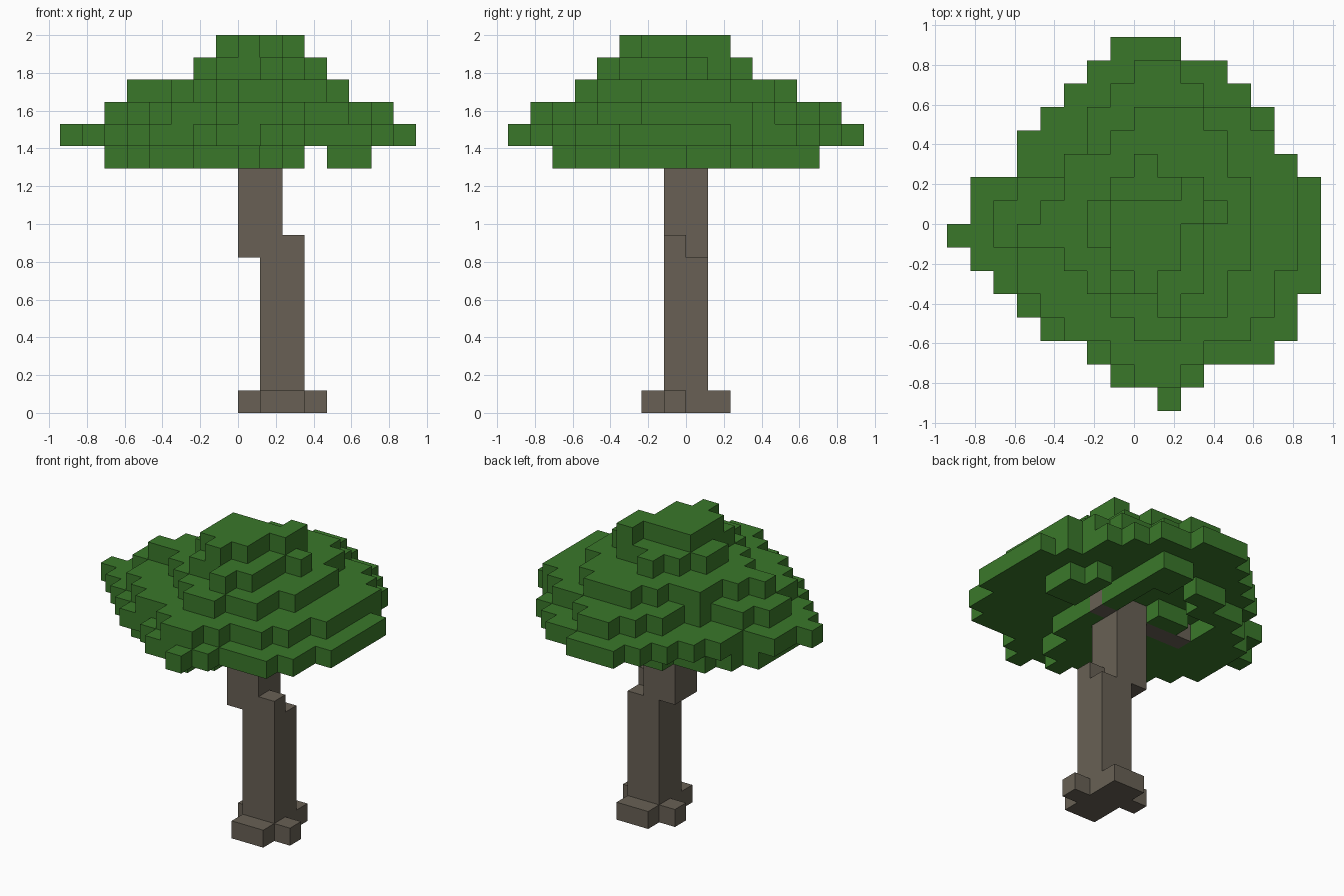
import bpy
import bmesh
import math
from mathutils import Vector

UNIT = 2 / 17  # edge length of one block

default_cube = bpy.data.objects.get("Cube")
if default_cube:
    bpy.data.objects.remove(default_cube, do_unlink=True)


def make_material(name, red, green, blue):
    material = bpy.data.materials.new(name)
    material.use_nodes = True
    colour = (red, green, blue, 1)
    material.diffuse_color = colour
    shader = material.node_tree.nodes["Principled BSDF"]
    shader.inputs["Base Color"].default_value = colour
    shader.inputs["Roughness"].default_value = 0.9
    return material


def box(x_range, y_range, z_range):
    """All block cells inside inclusive index ranges."""
    return {(x, y, z)
            for x in range(x_range[0], x_range[1] + 1)
            for y in range(y_range[0], y_range[1] + 1)
            for z in range(z_range[0], z_range[1] + 1)}


def layer(height, back_row, spans):
    """One block layer, given as left/right spans from back to front."""
    cells = set()
    for step, span in enumerate(spans):
        row = back_row - step
        cells |= box(span, (row, row), (height, height))
    return cells


def build_blocks(name, cells, material, blocked=frozenset()):
    """Skin a set of cells, leaving out faces hidden between blocks."""
    bm = bmesh.new()
    corners = {}

    def corner(point):
        key = tuple(round(value) for value in point)
        if key not in corners:
            corners[key] = bm.verts.new(Vector(key) * UNIT)
        return corners[key]

    solid = cells | blocked
    for cell in sorted(cells):
        centre = Vector(cell) + Vector((0.5, 0.5, 0.5))
        for axis in range(3):
            for sign in (-1, 1):
                normal = Vector((0, 0, 0))
                normal[axis] = sign
                neighbour = tuple(int(v) for v in Vector(cell) + normal)
                if neighbour in solid:
                    continue
                side = Vector((0, 0, 0))
                side[(axis + 1) % 3] = 0.5
                up = normal.cross(side)
                middle = centre + normal / 2
                bm.faces.new([corner(middle + offset) for offset in
                              (-side - up, side - up, side + up, up - side)])
    # Merge the coplanar squares into clean flat faces
    bmesh.ops.dissolve_limit(bm, angle_limit=math.radians(1),
                             verts=bm.verts[:], edges=bm.edges[:])
    mesh = bpy.data.meshes.new(name)
    bm.to_mesh(mesh)
    bm.free()
    mesh.materials.append(material)
    obj = bpy.data.objects.new(name, mesh)
    bpy.context.collection.objects.link(obj)
    return obj


bark = make_material("bark brown", 0.138, 0.118, 0.09)
leaf = make_material("leaf green", 0.042, 0.187, 0.023)

# Trunk: lower post, upper post shifted sideways, and a small shoulder block
trunk = box((1, 2), (-1, 0), (0, 6))
trunk |= box((0, 1), (-1, 0), (7, 11))
trunk |= box((2, 2), (-1, -1), (7, 7))

# Root flare around the foot
trunk |= box((1, 2), (-2, 1), (0, 0))
trunk |= box((3, 3), (-1, -1), (0, 0))
trunk |= box((0, 0), (0, 0), (0, 0))

# Branches hidden under the crown
trunk |= box((-3, -1), (0, 0), (11, 11))
trunk |= box((2, 2), (0, 0), (11, 11))

# Crown: low hanging leaves with a hollow behind the trunk
crown = layer(11, 5, [(1, 2), (-2, 2), (-4, 2), (-5, 2), (-6, 2), (-6, 2),
                      (-6, 2), (-6, 2), (-5, 2), (-4, 1), (-2, 1), (0, 0)])
crown -= layer(11, 4, [(0, 0), (-1, 1), (-2, 1), (0, 1)])
crown -= box((-3, -3), (1, 2), (11, 11))

# Crown: separate low clump on the left
crown |= box((4, 4), (0, 2), (11, 11)) | box((5, 5), (0, 1), (11, 11))

# Crown: widest layer
crown |= layer(12, 7, [(-1, 1), (-2, 3), (-3, 4), (-4, 5), (-5, 5), (-5, 6),
                       (-7, 7), (-7, 7), (-8, 7), (-7, 7), (-6, 7), (-5, 6),
                       (-4, 6), (-2, 5), (-1, 2), (1, 1)])

# Crown: stepped layers up to the top
crown |= layer(13, 6, [(0, 1), (-1, 2), (-2, 4), (-2, 5), (-3, 6), (-5, 6),
                       (-6, 6), (-6, 6), (-5, 6), (-5, 5), (-4, 5), (-3, 4),
                       (-1, 2), (0, 1)])
crown |= layer(14, 4, [(0, 2), (-1, 3), (-3, 3), (-3, 4), (-4, 4), (-5, 4),
                       (-3, 4), (-2, 3), (-1, 3), (0, 1)])
crown |= layer(15, 2, [(0, 0), (-1, 2), (-2, 3), (-2, 2), (-1, 2), (-1, 2),
                       (1, 1)])
crown |= layer(16, 1, [(2, 2), (-1, 2), (-1, 1), (-1, 1), (0, 0)])
crown -= trunk

build_blocks("trunk", trunk, bark, crown)
build_blocks("leaf_crown", crown, leaf, trunk)
